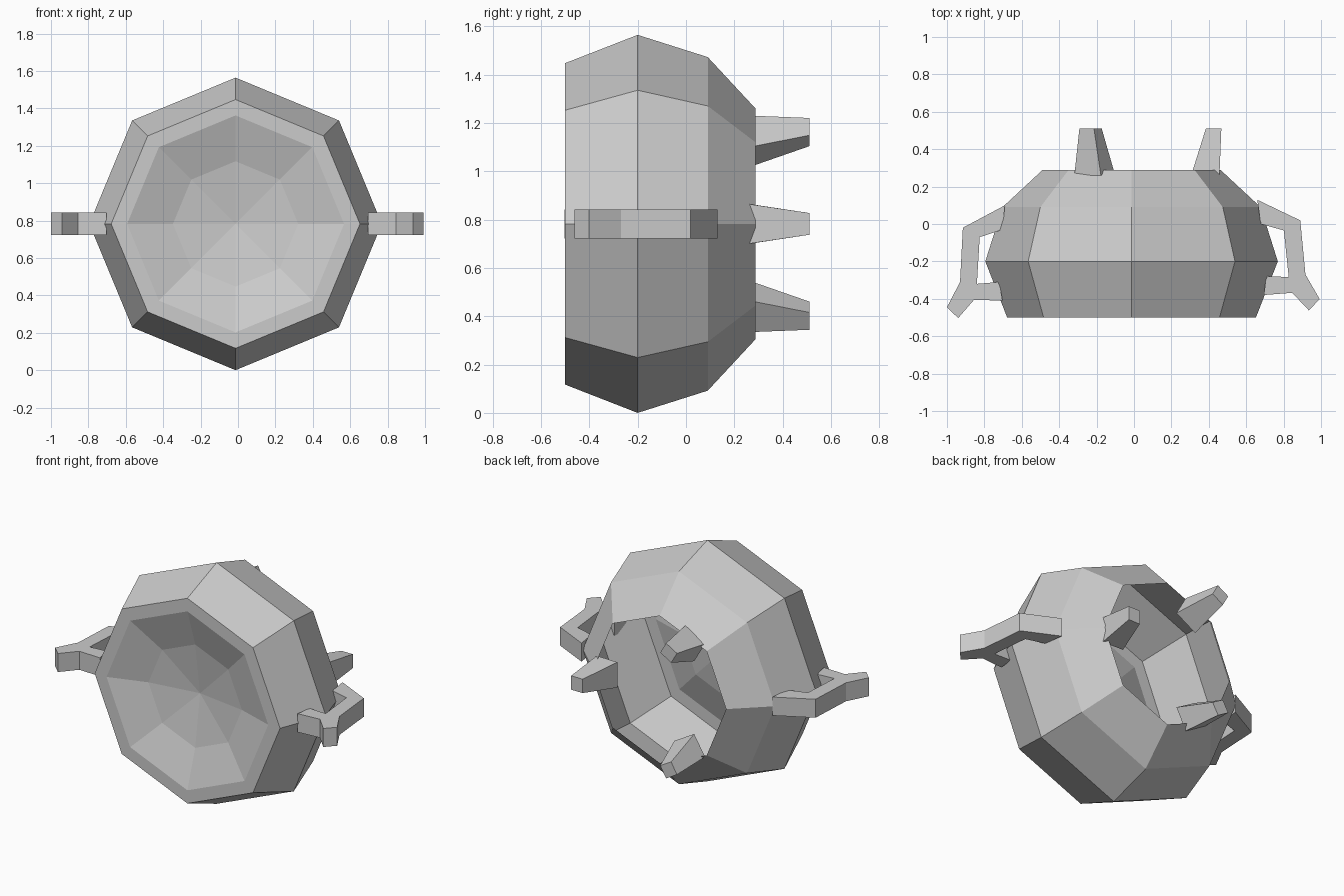
import bpy
import bmesh
from math import sin, cos, radians, tau
from mathutils import Matrix, Vector

if "Cube" in bpy.data.objects:
    bpy.data.objects.remove(bpy.data.objects["Cube"])

CX, CZ = -0.013, 0.782   # the pot's axis runs along y through this point


def finish(name, bm, fix_normals=True):
    if fix_normals:
        bmesh.ops.recalc_face_normals(bm, faces=bm.faces[:])
    mesh = bpy.data.meshes.new(name)
    bm.to_mesh(mesh)
    bm.free()
    obj = bpy.data.objects.new(name, mesh)
    bpy.context.collection.objects.link(obj)
    return obj


def prism(name, bottom, top, matrix=Matrix()):
    """Solid between two matching outlines."""
    bm = bmesh.new()
    a = [bm.verts.new(matrix @ Vector(p)) for p in bottom]
    b = [bm.verts.new(matrix @ Vector(p)) for p in top]
    n = len(a)
    bm.faces.new(a[::-1])
    bm.faces.new(b)
    for i in range(n):
        j = (i + 1) % n
        bm.faces.new((a[i], a[j], b[j], b[i]))
    return finish(name, bm)


# Pot: eight-sided thin shell, shallow dish at the front, open at the back
profile = [(0.335, -0.42), (0.58, -0.5), (0.665, -0.5),
           (0.782, -0.2), (0.69, 0.09), (0.477, 0.288)]
bm = bmesh.new()
rings = [[bm.verts.new((CX + r * cos(tau * k / 8), y, CZ + r * sin(tau * k / 8)))
          for k in range(8)] for r, y in profile]
centre = bm.verts.new((CX, -0.37, CZ))
for k in range(8):
    j = (k + 1) % 8
    bm.faces.new((centre, rings[0][k], rings[0][j]))
    for a, b in zip(rings, rings[1:]):
        bm.faces.new((a[k], b[k], b[j], a[j]))
finish("pot", bm)

# Legs: three tapered feet around the open back
for i in range(3):
    place = Matrix.Translation((CX, 0, CZ)) @ Matrix.Rotation(-tau * i / 3, 4, 'Y')
    base = [(0.32, 0.265, -0.082), (0.47, 0.26, -0.082),
            (0.47, 0.26, 0.082), (0.32, 0.265, 0.082)]
    tip = [(0.397, 0.51, -0.045), (0.48, 0.51, -0.045),
           (0.48, 0.51, 0.045), (0.397, 0.51, 0.045)]
    prism(f"leg_{i + 1}", base, tip, place)

# Handles: bent loops with a flared spur, right one turned slightly
outline = [(0.677, 0.10), (0.902, -0.02), (0.917, -0.31), (0.987, -0.445),
           (0.927, -0.503), (0.842, -0.405), (0.69, -0.41), (0.707, -0.31),
           (0.827, -0.32), (0.812, -0.07), (0.69, -0.03)]
for name, side, turn in (("handle_left", -1, 0), ("handle_right", 1, 2.5)):
    place = Matrix.Translation((CX, 0, CZ)) @ Matrix.Rotation(radians(turn), 4, 'Z')
    low = [(side * x, y, -0.06) for x, y in outline]
    high = [(side * x, y, 0.06) for x, y in outline]
    prism(name, low, high, place)
